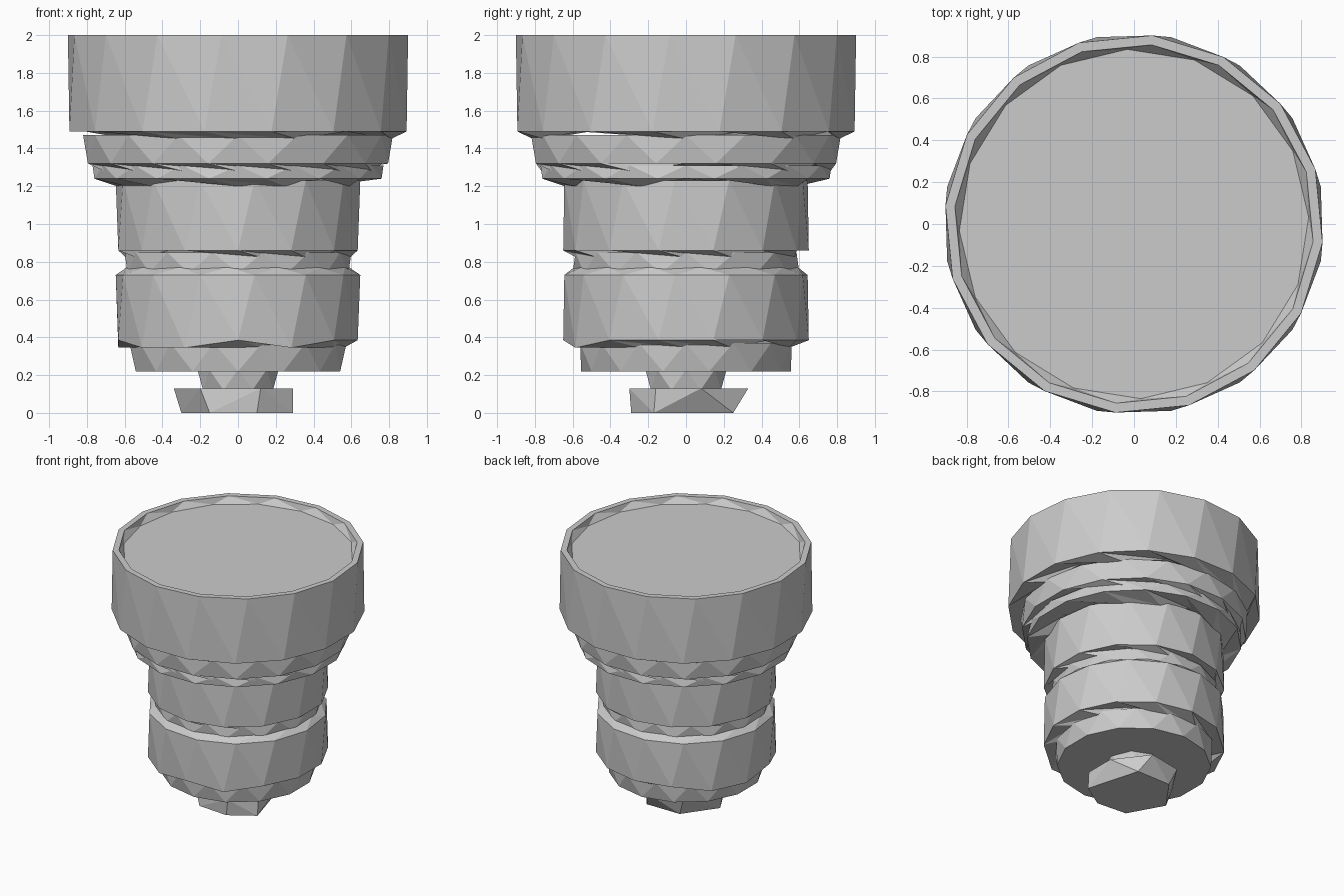
import bpy
import bmesh
import random
from math import cos, sin, pi
from mathutils import Vector

random.seed(4)
cube = bpy.data.objects.get("Cube")
if cube:
    bpy.data.objects.remove(cube)

grey = bpy.data.materials.new("plain grey")
grey.use_nodes = True
colour = (0.6, 0.6, 0.6, 1)
grey.diffuse_color = colour
grey.node_tree.nodes["Principled BSDF"].inputs["Base Color"].default_value = colour


def finish(name, bm):
    bmesh.ops.recalc_face_normals(bm, faces=bm.faces)
    mesh = bpy.data.meshes.new(name)
    bm.to_mesh(mesh)
    bm.free()
    mesh.materials.append(grey)
    obj = bpy.data.objects.new(name, mesh)
    bpy.context.collection.objects.link(obj)
    return obj


def turned(name, sides, rings):
    """Stack faceted rings (radius, height, twist in steps, random drop) and cap both ends."""
    bm = bmesh.new()
    loops = []
    for radius, height, twist, drop in rings:
        loop = []
        for i in range(sides):
            a = 2 * pi * (i + 0.5 + twist) / sides
            z = height - drop * random.choice((0, 1, 1))
            loop.append(bm.verts.new((radius * cos(a), radius * sin(a), z)))
        loops.append(loop)
    for low, high in zip(loops, loops[1:]):
        for i in range(sides):
            j = (i + 1) % sides
            bm.faces.new((low[i], low[j], high[i]))
            bm.faces.new((low[j], high[j], high[i]))
    bm.faces.new(loops[0])
    bm.faces.new(loops[-1])
    return finish(name, bm)


# Wide head: sloped underside, tall wall, shallow recessed top
turned("head", 16, [
    (0.81, 1.49, 0.5, 0.04), (0.91, 1.49, 0, 0),
    (0.905, 2.0, 0.25, 0), (0.86, 2.0, 0.25, 0), (0.835, 1.95, 0.6, 0)])

# Two stepped collars under the head
turned("upper_collar", 16, [
    (0.765, 1.32, 0.5, 0.04), (0.81, 1.32, 0, 0), (0.82, 1.47, 0.5, 0)])
turned("lower_collar", 16, [
    (0.64, 1.24, 0.5, 0.04), (0.775, 1.24, 0, 0), (0.77, 1.31, 0.5, 0)])

# Straight neck and the narrow groove beneath it
turned("neck", 14, [
    (0.59, 0.86, 0.5, 0.04), (0.65, 0.86, 0, 0), (0.65, 1.23, 0.3, 0)])
turned("groove", 14, [(0.6, 0.74, 0, 0), (0.6, 0.85, 0.5, 0)])

# Lower band with bevelled top and bottom
turned("lower_band", 14, [
    (0.56, 0.385, 0.5, 0.04), (0.65, 0.385, 0, 0.04),
    (0.65, 0.73, 0.3, 0), (0.595, 0.77, 0.8, 0)])
turned("base_step", 14, [(0.555, 0.22, 0, 0), (0.575, 0.37, 0.5, 0)])

# Small stem and the irregular tip with one undercut side
turned("stem", 8, [(0.2, 0.12, 0, 0), (0.215, 0.23, 0.5, 0)])

tip = bmesh.new()
low = [(0.29, -0.17), (0.1, -0.29), (-0.15, -0.27), (-0.3, 0.0), (-0.12, 0.25), (0.17, 0.25)]
high = [(0.29, -0.16), (0.12, -0.3), (-0.2, -0.25), (-0.34, 0.02),
        (-0.17, 0.28), (0.1, 0.33), (0.29, 0.08)]
for points, z in ((low, 0), (high, 0.13)):
    for x, y in points:
        tip.verts.new(Vector((x, y, z)))
bmesh.ops.convex_hull(tip, input=tip.verts)
finish("tip", tip)
